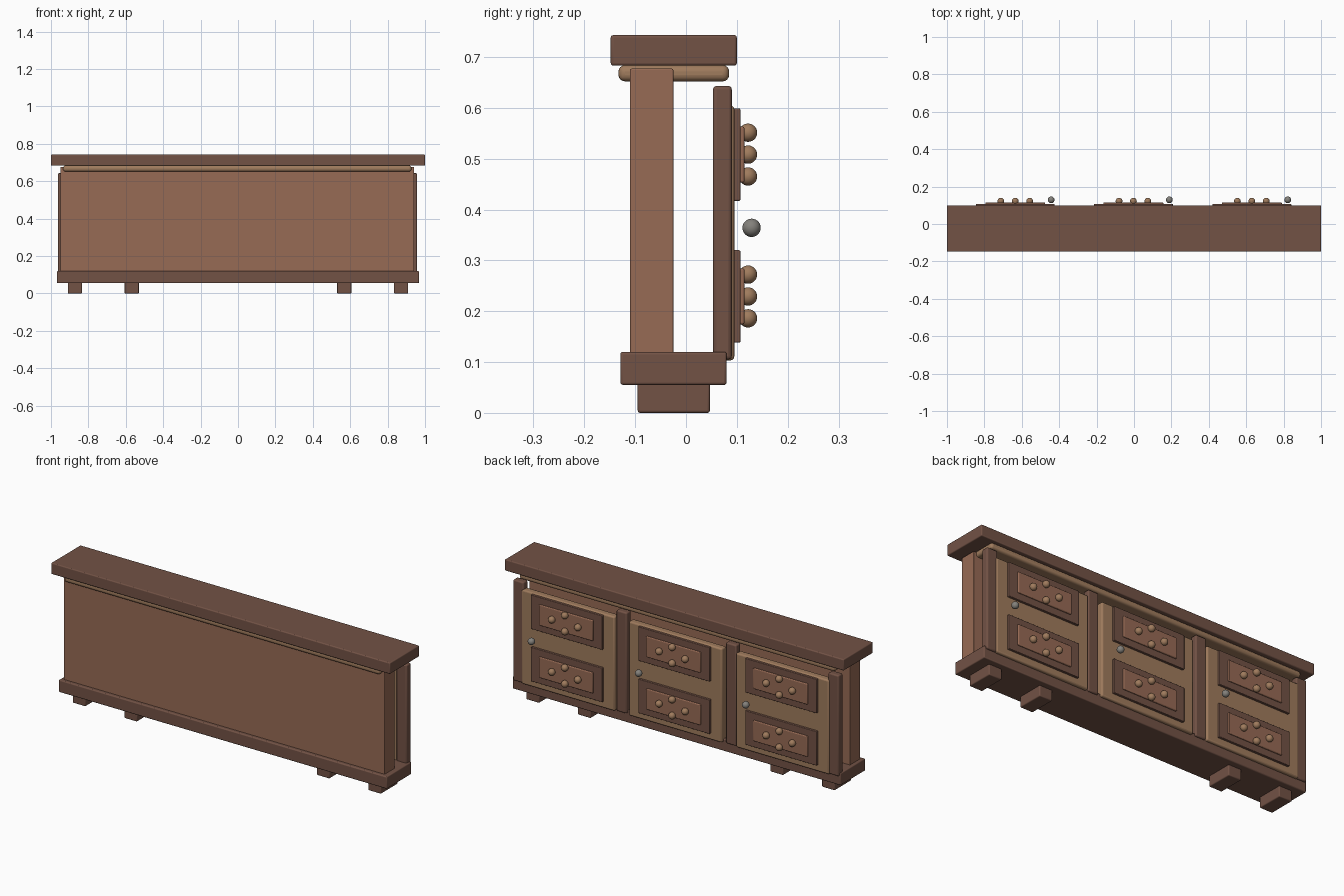
import bpy

if "Cube" in bpy.data.objects:
    bpy.data.objects.remove(bpy.data.objects["Cube"])


def material(name, rgb):
    m = bpy.data.materials.new(name)
    m.diffuse_color = (*rgb, 1)
    m.use_nodes = True
    m.node_tree.nodes["Principled BSDF"].inputs["Base Color"].default_value = m.diffuse_color
    return m


dark = material("dark_wood", (0.17, 0.085, 0.06))
red = material("red_wood", (0.31, 0.145, 0.09))
tan = material("tan_wood", (0.35, 0.20, 0.11))
metal = material("metal", (0.23, 0.22, 0.20))


def box(name, x, y, z, mat, bevel=0.005, segments=3):
    """Rounded box from (min, max) ranges on each axis."""
    bpy.ops.mesh.primitive_cube_add(
        size=1, location=[(r[0] + r[1]) / 2 for r in (x, y, z)])
    o = bpy.context.object
    o.name = name
    o.scale = [r[1] - r[0] for r in (x, y, z)]
    bpy.ops.object.transform_apply(location=False, rotation=False, scale=True)
    o.data.materials.append(mat)
    b = o.modifiers.new("Bevel", "BEVEL")
    b.width, b.segments = bevel, segments
    bpy.ops.object.shade_smooth_by_angle()
    return o


def knob(name, loc, mat, r=0.018):
    bpy.ops.mesh.primitive_uv_sphere_add(segments=24, ring_count=14, radius=r, location=loc)
    o = bpy.context.object
    o.name = name
    o.data.materials.append(mat)
    bpy.ops.object.shade_smooth()


# Carcass: top slab, moulding, main body, plinth
box("top_slab", (-1, 1), (-0.148, 0.1), (0.683, 0.743), dark)
box("top_moulding", (-0.935, 0.927), (-0.133, 0.085), (0.652, 0.684), tan, 0.013, 4)
box("body", (-0.95, 0.942), (-0.11, -0.025), (0.11, 0.677), red, 0.003)
box("plinth", (-0.968, 0.968), (-0.129, 0.08), (0.055, 0.12), dark)

# Feet
for i, x in enumerate((-0.872, -0.568, 0.568, 0.872)):
    box(f"foot_{i}", (x - 0.038, x + 0.038), (-0.095, 0.047), (0, 0.06), dark)

# Posts between the doors
for i, x in enumerate((-0.932, -0.328, 0.318, 0.927)):
    box(f"post_{i}", (x - 0.031, x + 0.031), (0.053, 0.09), (0.105, 0.643), dark, 0.007)

# Doors, each with two raised panels, studs and a pull knob
for i, cx in enumerate((-0.635, -0.003, 0.63)):
    box(f"door_{i}", (cx - 0.275, cx + 0.275), (0.056, 0.095), (0.103, 0.605), tan, 0.008)
    knob(f"door_pull_{i}", (cx + 0.192, 0.129, 0.364), metal)
    for j, cz in enumerate((0.229, 0.508)):
        box(f"panel_frame_{i}_{j}", (cx - 0.211, cx + 0.211), (0.09, 0.107),
            (cz - 0.091, cz + 0.091), dark, 0.003)
        box(f"panel_centre_{i}_{j}", (cx - 0.16, cx + 0.16), (0.1, 0.115),
            (cz - 0.055, cz + 0.055), red, 0.004)
        for k, (dx, dz) in enumerate(((-0.077, 0), (0.077, 0), (0, 0.043), (0, -0.043))):
            knob(f"panel_stud_{i}_{j}_{k}", (cx + dx, 0.122, cz + dz), tan)
